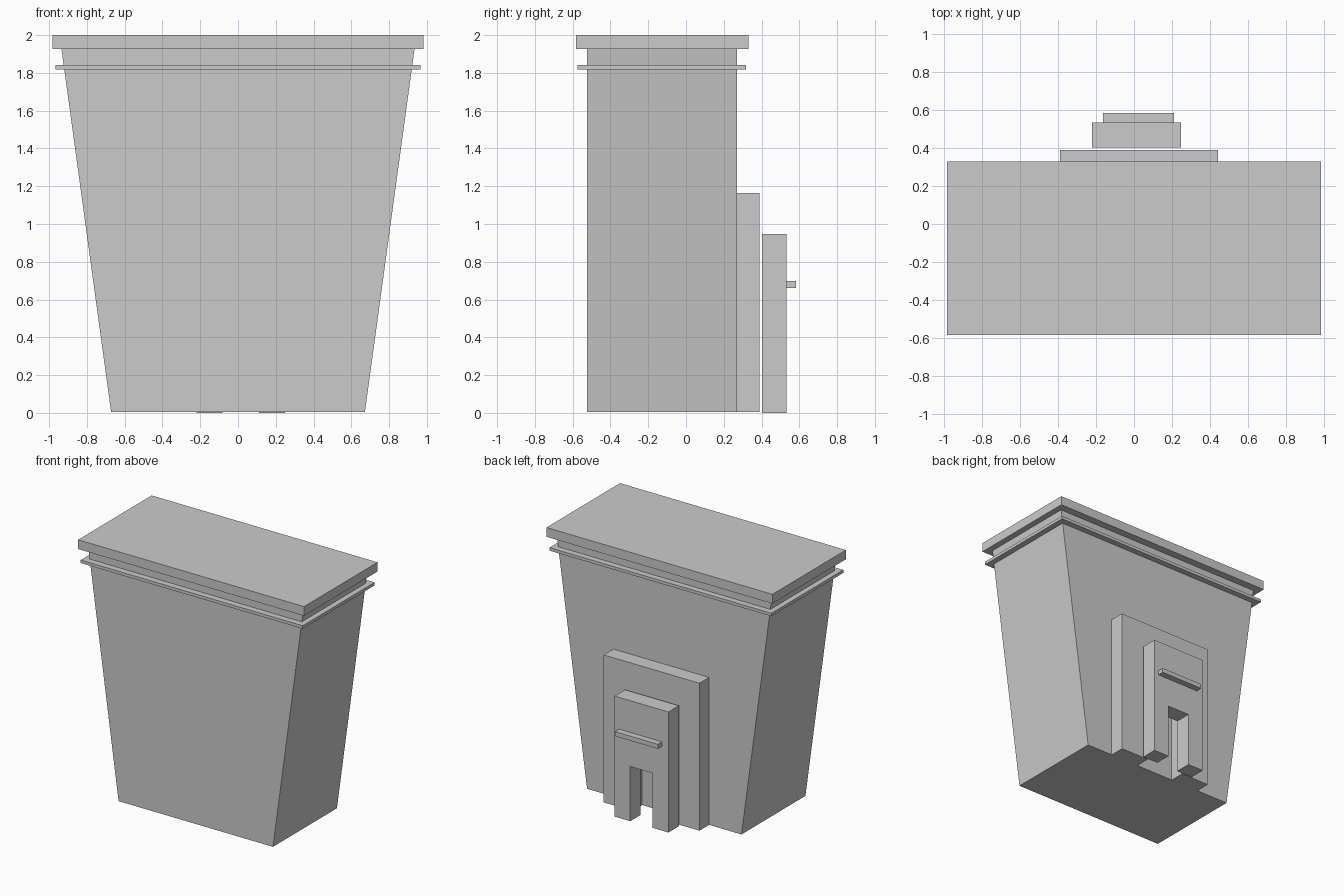
import bpy

if "Cube" in bpy.data.objects:
    bpy.data.objects.remove(bpy.data.objects["Cube"])


def prism(name, profile, y0, y1):
    """Extrude an (x, z) outline from y0 to y1."""
    n = len(profile)
    verts = [(x, y, z) for y in (y0, y1) for x, z in profile]
    faces = [tuple(range(n)), tuple(range(2 * n - 1, n - 1, -1))]
    faces += [(i, i + n, (i + 1) % n + n, (i + 1) % n) for i in range(n)]
    mesh = bpy.data.meshes.new(name)
    mesh.from_pydata(verts, [], faces)
    obj = bpy.data.objects.new(name, mesh)
    bpy.context.collection.objects.link(obj)
    return obj


def box(name, x0, x1, y0, y1, z0, z1):
    return prism(name, [(x0, z0), (x1, z0), (x1, z1), (x0, z1)], y0, y1)


def arch(name, x0, x1, y0, y1, z0, z1, hole_x0, hole_x1, hole_z):
    """Slab with a rectangular opening at its foot."""
    return prism(name, [(x0, z0), (hole_x0, z0), (hole_x0, hole_z), (hole_x1, hole_z),
                        (hole_x1, z0), (x1, z0), (x1, z1), (x0, z1)], y0, y1)


# Tapered body
prism("body", [(-0.672, 0.005), (0.672, 0.005), (0.935, 1.93), (-0.935, 1.93)], -0.525, 0.27)

# Roof slab and thin ledge below it
box("roof_slab", -0.983, 0.983, -0.583, 0.33, 1.927, 2.0)
box("ledge", -0.966, 0.966, -0.575, 0.318, 1.818, 1.842)

# Stepped entrance on the back
arch("entrance_surround", -0.39, 0.443, 0.27, 0.39, 0.005, 1.165, -0.14, 0.193, 0.53)
arch("entrance_porch", -0.22, 0.248, 0.403, 0.533, 0.0, 0.948, -0.082, 0.112, 0.43)
box("entrance_bar", -0.164, 0.21, 0.533, 0.583, 0.662, 0.698)
